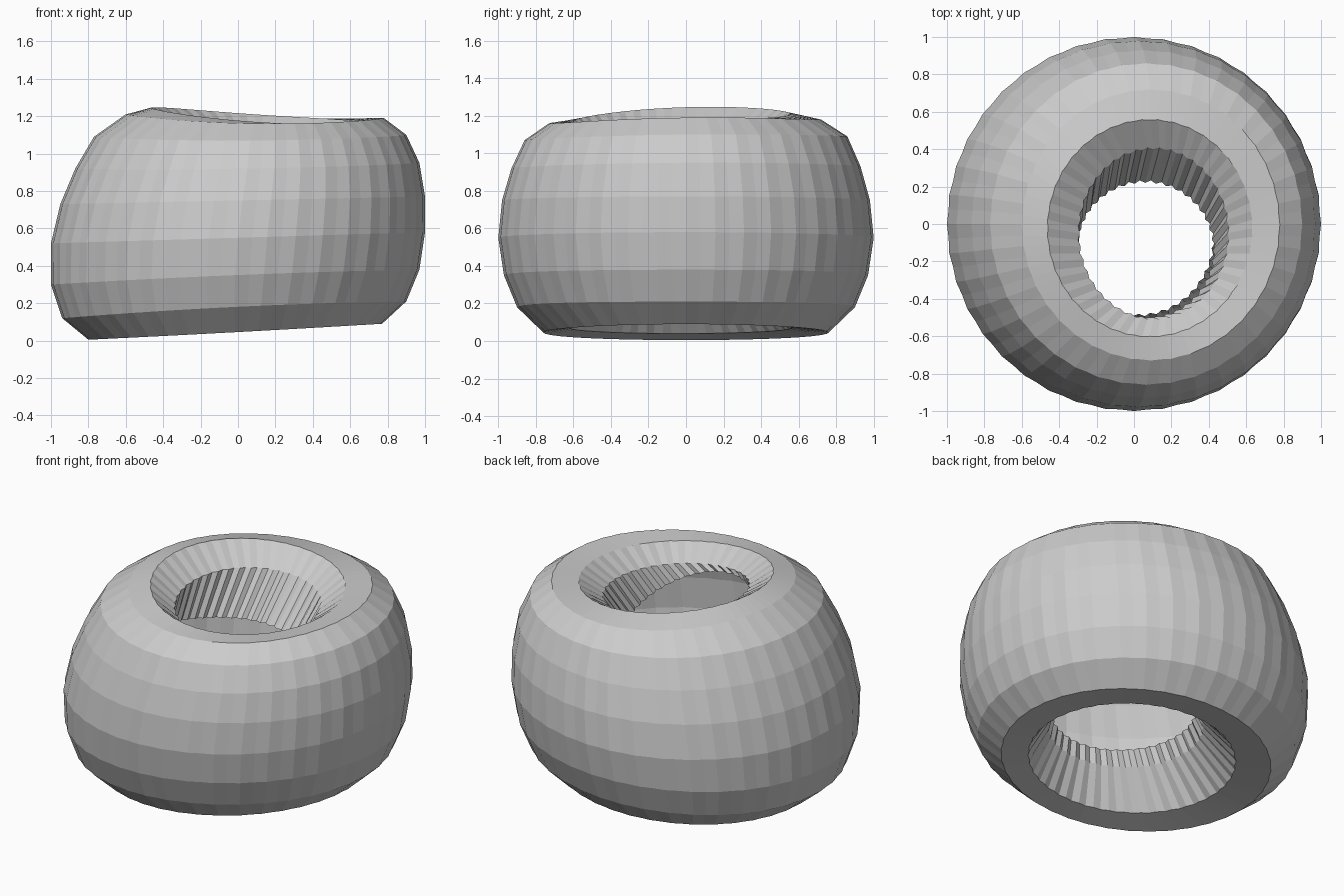
import bpy, bmesh
from math import sin, cos, pi

SEGMENTS = 80

# Rings: left x, right x, front y, back y, then left, right, front, back z, tooth depth
RINGS = [
    # lower collar, turned up into the hollow
    (-0.37, 0.42, -0.48, 0.35, 0.37, 0.40, 0.37, 0.38, 0.035),
    (-0.42, 0.45, -0.50, 0.38, 0.27, 0.30, 0.28, 0.28, 0.03),
    (-0.60, 0.58, -0.62, 0.56, 0.04, 0.10, 0.07, 0.07, 0.012),
    # outer shell, bottom to top
    (-0.80, 0.77, -0.76, 0.76, 0.005, 0.09, 0.045, 0.045, -0.006),
    (-0.94, 0.90, -0.90, 0.90, 0.12, 0.21, 0.18, 0.18, -0.006),
    (-1.00, 0.97, -0.97, 0.97, 0.30, 0.38, 0.35, 0.35, -0.006),
    (-1.00, 1.00, -1.00, 1.00, 0.52, 0.58, 0.55, 0.55, -0.006),
    (-0.95, 1.00, -0.98, 0.98, 0.73, 0.77, 0.75, 0.75, -0.006),
    (-0.87, 0.97, -0.93, 0.93, 0.92, 0.95, 0.92, 0.93, -0.006),
    (-0.77, 0.90, -0.86, 0.86, 1.09, 1.10, 1.07, 1.09, -0.006),
    (-0.60, 0.78, -0.73, 0.72, 1.21, 1.19, 1.16, 1.18, -0.006),
    # upper collar, turned down into the hollow and deepest at the back
    (-0.46, 0.63, -0.60, 0.555, 1.245, 1.17, 1.17, 1.21, 0.008),
    (-0.29, 0.50, -0.50, 0.40, 1.13, 1.07, 1.07, 1.11, 0.025),
    (-0.30, 0.42, -0.50, 0.22, 0.92, 0.88, 1.04, 0.85, 0.04),
]


def ring_point(ring, i):
    xl, xr, yf, yb, zl, zr, zf, zb, tooth = ring
    a = 2 * pi * i / SEGMENTS
    k = 1 + tooth * (i % 2)
    mean = (zl + zr) / 2
    z = (mean + (zr - zl) / 2 * cos(a) + (zb - zf) / 2 * sin(a)
         + ((zf + zb) / 2 - mean) * sin(a) ** 2)
    return ((xl + xr) / 2 + (xr - xl) / 2 * cos(a) * k,
            (yf + yb) / 2 + (yb - yf) / 2 * sin(a) * k, z)


# Hollow bead with a toothed collar at each opening
bm = bmesh.new()
loops = [[bm.verts.new(ring_point(r, i)) for i in range(SEGMENTS)] for r in RINGS]
for lower, upper in zip(loops, loops[1:]):
    for i in range(SEGMENTS):
        n = (i + 1) % SEGMENTS
        bm.faces.new((lower[i], lower[n], upper[n], upper[i]))
mesh = bpy.data.meshes.new("bead_shell")
bm.to_mesh(mesh)
bm.free()
bpy.context.collection.objects.link(bpy.data.objects.new("bead_shell", mesh))
